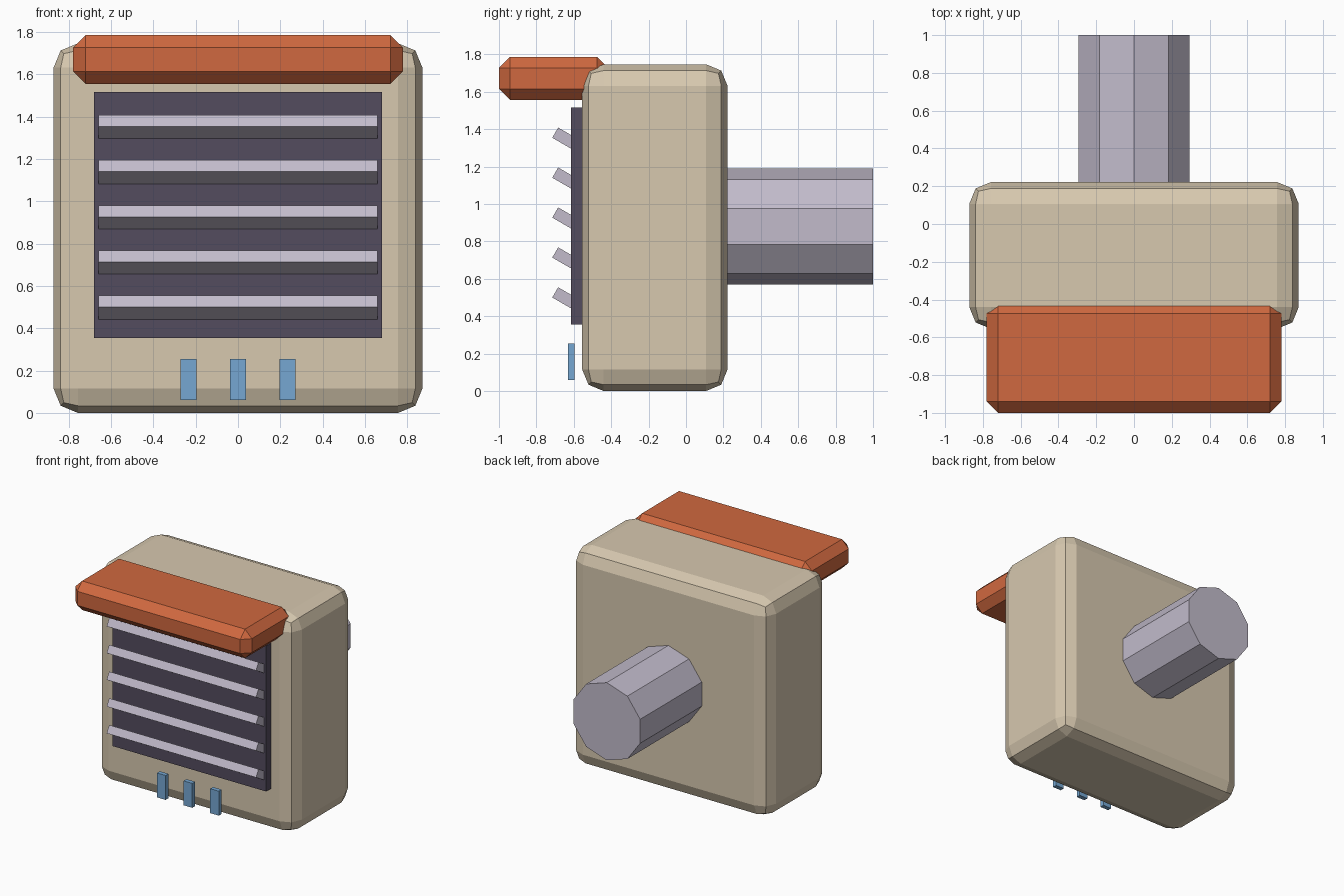
import bpy
import math

cube = bpy.data.objects.get("Cube")
if cube:
    bpy.data.objects.remove(cube, do_unlink=True)


def material(name, rgb):
    mat = bpy.data.materials.new(name)
    mat.use_nodes = True
    colour = (*rgb, 1.0)
    mat.diffuse_color = colour
    mat.node_tree.nodes["Principled BSDF"].inputs["Base Color"].default_value = colour
    return mat


TAN = material("tan casing", (0.68, 0.58, 0.43))
ORANGE = material("burnt orange", (0.63, 0.14, 0.05))
DARK = material("dark violet grey", (0.087, 0.072, 0.112))
GREY = material("pale lilac grey", (0.54, 0.50, 0.60))
BLUE = material("sky blue", (0.18, 0.39, 0.65))


def finish(obj, name, mat):
    obj.name = obj.data.name = name
    obj.data.materials.append(mat)
    return obj


def box(name, mat, x, y, z, bevel=0.0, segments=1):
    """Box spanning the given (min, max) ranges, with optional bevelled edges."""
    spans = (x, y, z)
    bpy.ops.mesh.primitive_cube_add(size=1, location=[(a + b) / 2 for a, b in spans])
    obj = finish(bpy.context.object, name, mat)
    obj.scale = [b - a for a, b in spans]
    bpy.ops.object.transform_apply(location=False, rotation=False, scale=True)
    if bevel:
        mod = obj.modifiers.new("rounded edges", "BEVEL")
        mod.width = bevel
        mod.segments = segments
        mod.limit_method = "ANGLE"
    return obj


# Casing and overhanging visor
box("casing", TAN, (-0.872, 0.872), (-0.555, 0.222), (0, 1.747), 0.115, 2)
box("visor", ORANGE, (-0.78, 0.78), (-1.0, -0.415), (1.555, 1.787), 0.06)

# Backing panel with tilted slats
box("grille_panel", DARK, (-0.68, 0.68), (-0.615, -0.5), (0.355, 1.517))
TILT = math.radians(30)
LENGTH, THICK = 0.16, 0.063
for i in range(5):
    # Tilt each slat about its lower front edge
    front_y, front_z = -0.715, 0.5 + 0.2135 * i
    cy = front_y + (LENGTH * math.cos(TILT) + THICK * math.sin(TILT)) / 2
    cz = front_z + (THICK * math.cos(TILT) - LENGTH * math.sin(TILT)) / 2
    slat = box(f"slat_{i + 1}", GREY, (-0.66, 0.66),
               (cy - LENGTH / 2, cy + LENGTH / 2), (cz - THICK / 2, cz + THICK / 2))
    slat.rotation_euler.x = -TILT

# Row of buttons below the grille
for name, x in (("right", -0.235), ("middle", 0), ("left", 0.235)):
    box(f"button_{name}", BLUE, (x - 0.038, x + 0.038), (-0.632, -0.597), (0.06, 0.255))

# Ten-sided exhaust pipe at the back
bpy.ops.mesh.primitive_cylinder_add(vertices=10, radius=0.31, depth=0.9,
                                    location=(0, 0.55, 0.88),
                                    rotation=(math.pi / 2, 0, 0))
finish(bpy.context.object, "exhaust_pipe", GREY)
